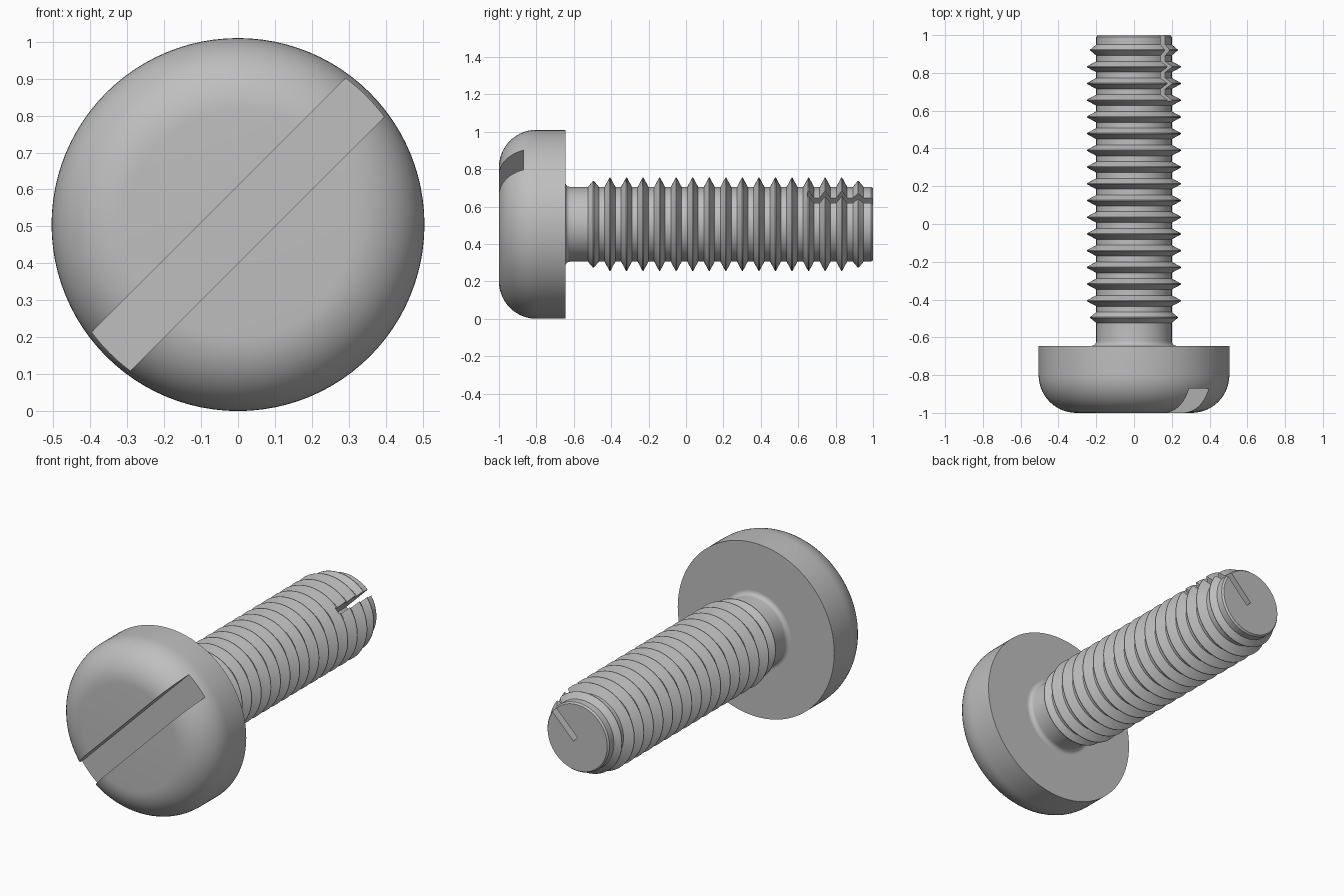
import bpy, bmesh, math
from mathutils import Matrix, Vector

if "Cube" in bpy.data.objects:
    bpy.data.objects.remove(bpy.data.objects["Cube"], do_unlink=True)

HEAD_R = 0.505
AXIS_Z = HEAD_R
ROOT_R = 0.2
HEAD_BACK = -0.645
SEGMENTS = 96

steel = bpy.data.materials.new("grey_steel")
steel.use_nodes = True
GREY = (0.52, 0.52, 0.52, 1)
steel.diffuse_color = GREY
steel.node_tree.nodes["Principled BSDF"].inputs["Base Color"].default_value = GREY


def make_object(name, bm):
    bmesh.ops.recalc_face_normals(bm, faces=bm.faces)
    mesh = bpy.data.meshes.new(name)
    bm.to_mesh(mesh)
    bm.free()
    mesh.materials.append(steel)
    obj = bpy.data.objects.new(name, mesh)
    bpy.context.collection.objects.link(obj)
    return obj


def lathe(name, profile):
    """Revolve (y, radius) points around the screw axis and cap both ends."""
    bm = bmesh.new()
    rings = []
    for y, r in profile:
        angles = [2 * math.pi * i / SEGMENTS for i in range(SEGMENTS)]
        rings.append([bm.verts.new((r * math.cos(a), y, AXIS_Z + r * math.sin(a)))
                      for a in angles])
    for a, b in zip(rings, rings[1:]):
        for i in range(SEGMENTS):
            j = (i + 1) % SEGMENTS
            bm.faces.new((a[i], a[j], b[j], b[i]))
    bm.faces.new(rings[0])
    bm.faces.new(rings[-1])
    return make_object(name, bm)


def cut_slot(target, name, u, y, v):
    """Cut a box; u runs along the 45 degree diagonal, v across it."""
    bm = bmesh.new()
    bmesh.ops.create_cube(bm, size=1)
    lo, hi = Vector((u[0], y[0], v[0])), Vector((u[1], y[1], v[1]))
    bm.transform(Matrix.Translation((0, 0, AXIS_Z))
                 @ Matrix.Rotation(-math.pi / 4, 4, 'Y')
                 @ Matrix.Translation((lo + hi) / 2)
                 @ Matrix.Diagonal((*(hi - lo), 1)))
    cutter = make_object(name, bm)
    cutter.hide_render = True
    mod = target.modifiers.new("slot", 'BOOLEAN')
    mod.operation = 'DIFFERENCE'
    mod.solver = 'EXACT'
    mod.object = cutter
    bpy.context.view_layer.objects.active = target
    bpy.ops.object.modifier_apply(modifier=mod.name)
    bpy.data.objects.remove(cutter, do_unlink=True)


def arc(cy, cr, radius, start, end, steps):
    """Profile arc; angles in degrees, measured from +y towards larger radius."""
    pts = []
    for i in range(steps + 1):
        a = math.radians(start + (end - start) * i / steps)
        pts.append((cy + radius * math.cos(a), cr + radius * math.sin(a)))
    return pts


# Pan head with a rounded front rim
ROUND = 0.2
head = lathe("head", arc(-1 + ROUND, HEAD_R - ROUND, ROUND, 180, 90, 14)
             + [(HEAD_BACK, HEAD_R)])
cut_slot(head, "driver_slot_cutter", (-1, 1), (-1.2, -0.87), (-0.074, 0.074))

# Shank with a neck fillet, ring threads and a slightly chamfered tip
FILLET = 0.025
profile = [(HEAD_BACK - 0.02, ROOT_R + FILLET)]
profile += arc(HEAD_BACK + FILLET, ROOT_R + FILLET, FILLET, 180, 270, 6)
THREADS, FIRST, PITCH, HALF = 17, -0.495, 0.0885, 0.029
for i in range(THREADS):
    y = FIRST + i * PITCH
    crest = 0.232 if i in (0, THREADS - 1) else 0.25
    profile += [(y - HALF, ROOT_R), (y - 0.002, crest),
                (y + 0.002, crest), (y + HALF, ROOT_R)]
profile += [(0.99, ROOT_R), (1, ROOT_R - 0.008)]
shank = lathe("threaded_shank", profile)
cut_slot(shank, "tip_slot_cutter", (0, 0.4), (0.65, 1.2), (-0.037, 0))

# Smooth shading with crisp edges
bpy.ops.object.select_all(action='DESELECT')
for obj in (head, shank):
    obj.select_set(True)
bpy.context.view_layer.objects.active = head
bpy.ops.object.shade_smooth_by_angle(angle=math.radians(25))
